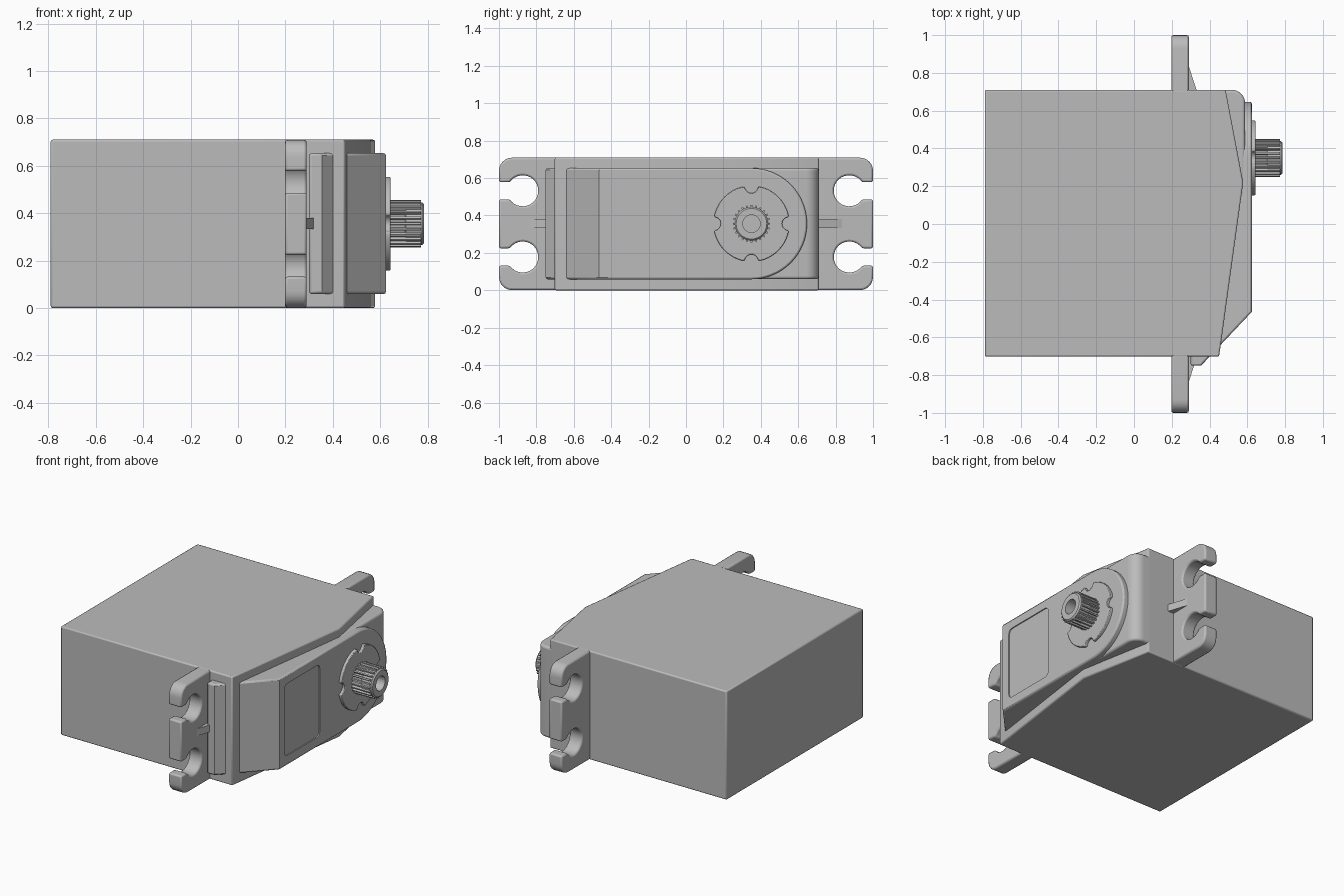
import bpy, bmesh, math
from mathutils import Vector

if "Cube" in bpy.data.objects:
    bpy.data.objects.remove(bpy.data.objects["Cube"])

grey = bpy.data.materials.new("plain grey")
grey.diffuse_color = (0.5, 0.5, 0.5, 1)
grey.use_nodes = True
grey.node_tree.nodes["Principled BSDF"].inputs["Base Color"].default_value = grey.diffuse_color
CY, CZ = 0.35, 0.356          # output shaft centre


def arc(cx, cy, r, a0, a1, n):
    return [(cx + r * math.cos(math.radians(a0 + (a1 - a0) * i / n)),
             cy + r * math.sin(math.radians(a0 + (a1 - a0) * i / n))) for i in range(n + 1)]


def prism(name, pts, axis, lo, hi, bevel=0, segs=2, cut=None):
    """Extrude a 2D profile: axis 'z' takes (x, y) points, axis 'x' takes (y, z)."""
    bm = bmesh.new()
    place = (lambda p, h: (p[0], p[1], h)) if axis == 'z' else (lambda p, h: (h, p[0], p[1]))
    face = bm.faces.new([bm.verts.new(place(p, lo)) for p in pts])
    new = bmesh.ops.extrude_face_region(bm, geom=[face])['geom']
    shift = Vector(place((0, 0), hi - lo))
    bmesh.ops.translate(bm, vec=shift, verts=[v for v in new if isinstance(v, bmesh.types.BMVert)])
    if cut:                    # slice off everything on the normal's side of a plane
        res = bmesh.ops.bisect_plane(bm, geom=bm.verts[:] + bm.edges[:] + bm.faces[:],
                                     plane_co=cut[0], plane_no=cut[1], clear_outer=True)
        bmesh.ops.contextual_create(bm, geom=[e for e in res['geom_cut']
                                              if isinstance(e, bmesh.types.BMEdge)])
    bmesh.ops.recalc_face_normals(bm, faces=bm.faces)
    me = bpy.data.meshes.new(name)
    bm.to_mesh(me)
    bm.free()
    me.materials.append(grey)
    ob = bpy.data.objects.new(name, me)
    bpy.context.collection.objects.link(ob)
    if bevel:
        m = ob.modifiers.new("round", 'BEVEL')
        m.width, m.segments, m.limit_method, m.angle_limit = bevel, segs, 'ANGLE', math.radians(50)
    return ob


def subtract(ob, cutter):
    cutter.hide_render = True
    cutter.hide_set(True)
    m = ob.modifiers.new("cut", 'BOOLEAN')
    m.object, m.operation, m.solver = cutter, 'DIFFERENCE', 'EXACT'


def mirror(ob):
    m = ob.modifiers.new("mirror", 'MIRROR')
    m.use_axis = (False, True, False)


# main case with its slanted right end
case = prism("case", [(-0.79, -0.702), (0.45, -0.702), (0.46, -0.636), (0.578, 0.22),
                      (0.485, 0.71), (-0.79, 0.71)], 'z', 0, 0.71, 0.008)

# cap shoulder beside the shaft, rounded at its far end
shoulder = prism("cap_shoulder", [(0.3, 0.15), (0.588, 0.15)] + arc(0.518, 0.64, 0.07, 0, 90, 8)
                 + [(0.3, 0.71)], 'z', 0.06, 0.654, 0.014, 3)

# raised cap: round end about the shaft, sloped at the other end
cap = prism("cap", [(-0.75, CZ - 0.297)] + arc(CY, CZ, 0.297, -90, 90, 32)
            + [(-0.75, CZ + 0.297)], 'x', 0.3, 0.624, 0.01, 2,
            cut=((0.624, -0.465, 0), (0.175, -0.165, 0)))

# shallow label recess
y0, y1, z0, z1, r = -0.41, -0.047, 0.122, 0.592, 0.03
label = prism("label_cutter", arc(y0 + r, z0 + r, r, 180, 270, 5) + arc(y1 - r, z0 + r, r, 270, 360, 5)
              + arc(y1 - r, z1 - r, r, 0, 90, 5) + arc(y0 + r, z1 - r, r, 90, 180, 5), 'x', 0.617, 0.7)
subtract(cap, label)

# mounting flanges with open keyhole slots
hr, hs, hy = 0.083, 0.046, 0.873
ang = math.degrees(math.asin(hs / hr))
outline = [(0.6, 0.001)] + arc(0.93, 0.071, 0.07, -90, 0, 6)
for zc in (0.178, 0.532):
    outline += [(1.0, zc - hs)] + arc(hy, zc, hr, -ang, ang - 360, 24) + [(1.0, zc + hs)]
outline += arc(0.93, 0.639, 0.07, 0, 90, 6) + [(0.6, 0.709)]
flange = prism("mounting_flange", outline, 'x', 0.198, 0.29, 0.01)
mirror(flange)

# small triangular ribs on the flanges
rib = prism("flange_rib", [(0.27, 0.69), (0.338, 0.69), (0.29, 0.835), (0.27, 0.835)], 'z', 0.333, 0.38)
mirror(rib)

# notched washer round the shaft
pts = []
for k in range(4):
    a = 90 * k
    nx, ny = CY + 0.2 * math.cos(math.radians(a)), CZ + 0.2 * math.sin(math.radians(a))
    pts += arc(nx, ny, 0.036, a + 265, a + 95, 10)
    pts += arc(CY, CZ, 0.203, a + 13, a + 77, 14)
washer = prism("washer", pts, 'x', 0.6, 0.643, 0.004)

# splined output shaft with a bore
teeth = 24
gear = []
for i in range(teeth):
    for off, rad in ((-0.3, 0.086), (-0.16, 0.1), (0.16, 0.1), (0.3, 0.086)):
        a = 2 * math.pi * (i + off) / teeth
        gear.append((CY + rad * math.cos(a), CZ + rad * math.sin(a)))
shaft = prism("output_shaft", gear, 'x', 0.6, 0.772)
tip = prism("shaft_tip", arc(CY, CZ, 0.09, 0, 350, 35), 'x', 0.7, 0.785, 0.008, 1)
bore = prism("bore_cutter", arc(CY, CZ, 0.047, 0, 345, 23), 'x', 0.66, 0.9)
subtract(shaft, bore)
subtract(tip, bore)

# smooth the curved parts, keep edges sharp
for ob in (case, shoulder, cap, flange, washer, tip):
    bpy.ops.object.select_all(action='DESELECT')
    ob.select_set(True)
    bpy.context.view_layer.objects.active = ob
    bpy.ops.object.shade_smooth_by_angle(angle=math.radians(32))
